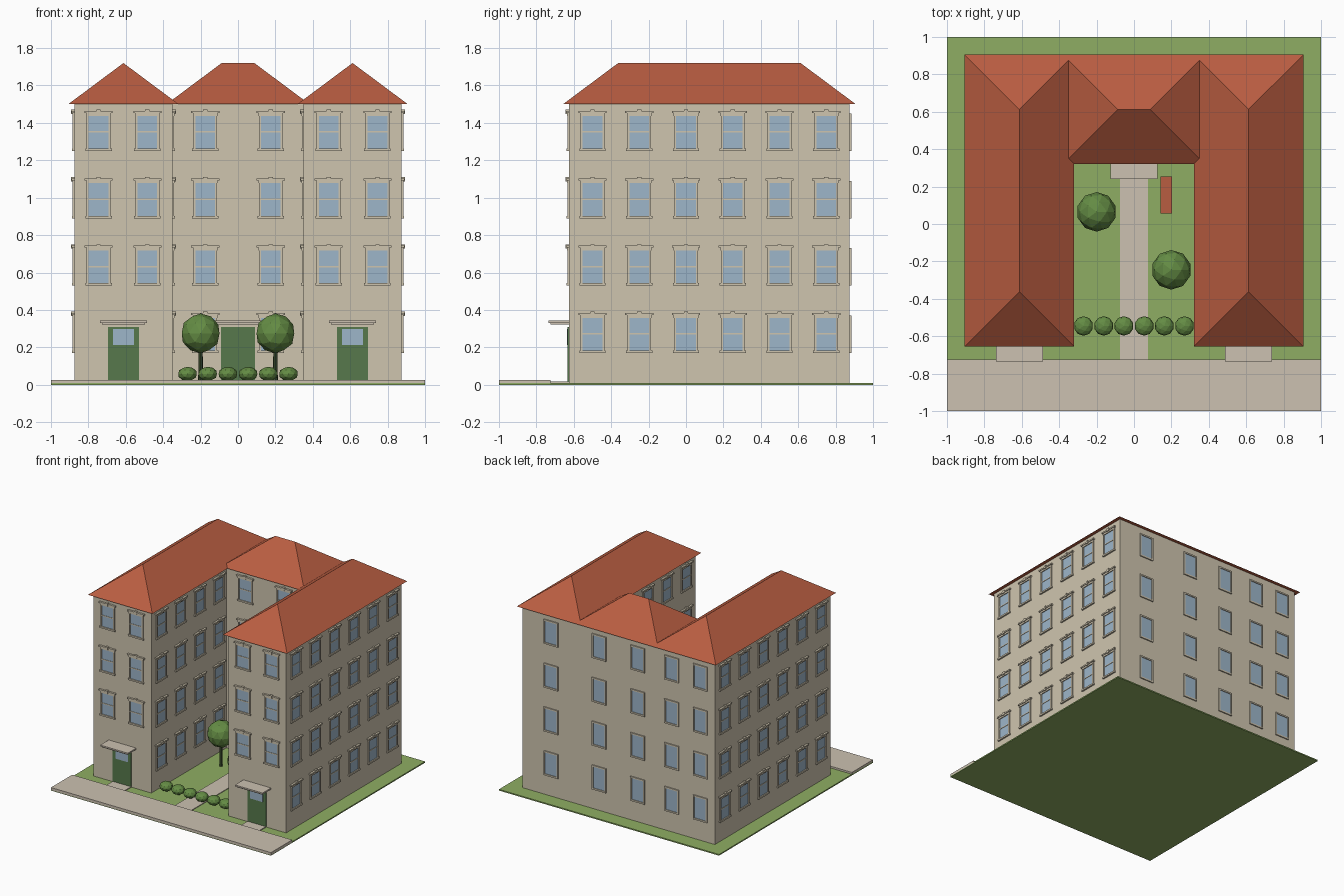
import bpy, bmesh, math
from mathutils import Matrix, Vector

if "Cube" in bpy.data.objects:
    bpy.data.objects.remove(bpy.data.objects["Cube"])


def material(name, r, g, b):
    lin = lambda c: ((c / 255 + 0.055) / 1.055) ** 2.4
    m = bpy.data.materials.new(name)
    m.diffuse_color = (lin(r), lin(g), lin(b), 1)
    m.use_nodes = True
    m.node_tree.nodes["Principled BSDF"].inputs["Base Color"].default_value = m.diffuse_color
    return m


STONE = material("beige_stone", 207, 197, 175)
ROOF = material("red_tile", 185, 93, 65)
GLASS = material("blue_glass", 158, 182, 202)
DOOR = material("green_paint", 87, 121, 76)
GRASS = material("grass", 143, 174, 99)
PAVING = material("paving", 204, 193, 177)
LEAF = material("foliage", 100, 140, 68)
TRUNK = material("dark_bark", 62, 80, 48)


def finish(name, bm, mats):
    bmesh.ops.recalc_face_normals(bm, faces=bm.faces)
    me = bpy.data.meshes.new(name)
    bm.to_mesh(me)
    bm.free()
    for m in mats:
        me.materials.append(m)
    ob = bpy.data.objects.new(name, me)
    bpy.context.collection.objects.link(ob)
    return ob


def add_box(bm, x0, x1, y0, y1, z0, z1, mat=0, frame=Matrix()):
    size = Matrix.Diagonal((x1 - x0, y1 - y0, z1 - z0, 1))
    mid = Matrix.Translation(((x0 + x1) / 2, (y0 + y1) / 2, (z0 + z1) / 2))
    vs = bmesh.ops.create_cube(bm, size=1, matrix=frame @ mid @ size)["verts"]
    for f in {f for v in vs for f in v.link_faces}:
        f.material_index = mat


def box(name, mat, *dims):
    bm = bmesh.new()
    add_box(bm, *dims)
    return finish(name, bm, [mat])


# Ground, pavement, garden path
box("lawn", GRASS, -1, 1, -1, 1, 0, 0.01)
box("pavement", PAVING, -1, 1, -1, -0.725, 0.005, 0.025)
box("garden_path", PAVING, -0.075, 0.075, -0.725, 0.352, 0.005, 0.016)

# U-shaped walls extruded from the plan
bm = bmesh.new()
plan = [(-0.875, -0.625), (-0.35, -0.625), (-0.35, 0.35), (0.35, 0.35),
        (0.35, -0.625), (0.875, -0.625), (0.875, 0.875), (-0.875, 0.875)]
base = bm.faces.new([bm.verts.new((x, y, 0.005)) for x, y in plan])
top = bmesh.ops.extrude_face_region(bm, geom=[base])["geom"]
bmesh.ops.translate(bm, vec=(0, 0, 1.497),
                    verts=[g for g in top if isinstance(g, bmesh.types.BMVert)])
finish("walls", bm, [STONE])


# Hip roofs
def hip_roof(name, x0, x1, y0, y1, r0, r1):
    bm = bmesh.new()
    c = [bm.verts.new(p) for p in
         ((x0, y0, 1.502), (x1, y0, 1.502), (x1, y1, 1.502), (x0, y1, 1.502))]
    a, b = bm.verts.new((*r0, 1.72)), bm.verts.new((*r1, 1.72))
    bm.faces.new(c)
    if r0[0] == r1[0]:  # ridge runs front to back
        faces = [(c[0], c[1], a), (c[1], c[2], b, a), (c[2], c[3], b), (c[3], c[0], a, b)]
    else:
        faces = [(c[0], c[1], b, a), (c[1], c[2], b), (c[2], c[3], a, b), (c[3], c[0], a)]
    for f in faces:
        bm.faces.new(f)
    finish(name, bm, [ROOF])


for side, s in (("left", -1), ("right", 1)):
    cx = s * 0.6125
    hip_roof(side + "_wing_roof", cx - 0.2925, cx + 0.2925, -0.655, 0.905,
             (cx, -0.3625), (cx, 0.6125))
hip_roof("centre_roof", -0.38, 0.38, 0.32, 0.905, (-0.0875, 0.6125), (0.0875, 0.6125))


# Windows: local frame with the wall on y = 0, outside towards -y, sill at z = 0
def add_window(bm, frame, ornate):
    def b(x0, x1, out, z0, z1, mat=0):
        add_box(bm, x0, x1, -out, 0.003, z0, z1, mat, frame)
    b(-0.054, 0.054, 0.003, 0.012, 0.19, 1)
    for s in (-1, 1):
        b(min(s * 0.053, s * 0.064), max(s * 0.053, s * 0.064), 0.009, 0.008, 0.192)
    if ornate:
        b(-0.053, 0.053, 0.006, 0.098, 0.106)       # sash bar
        b(-0.07, 0.07, 0.013, 0, 0.013)             # sill
        b(-0.066, 0.066, 0.010, 0.188, 0.204)       # lintel
        b(-0.075, 0.075, 0.016, 0.203, 0.214)       # cornice
        b(-0.011, 0.011, 0.018, 0.198, 0.221)       # keystone
    else:
        b(-0.064, 0.064, 0.009, 0, 0.013)
        b(-0.064, 0.064, 0.009, 0.188, 0.2)


def window_wall(name, angle, spots, floors=range(4), ornate=True):
    bm = bmesh.new()
    for x, y in spots:
        for i in floors:
            add_window(bm, Matrix.Translation((x, y, 0.17 + 0.36 * i))
                       @ Matrix.Rotation(math.radians(angle), 4, "Z"), ornate)
    finish(name, bm, [STONE, GLASS])


side_y = [-0.5 + 0.25 * i for i in range(6)]
window_wall("right_windows", 90, [(0.875, y) for y in side_y])
window_wall("left_windows", -90, [(-0.875, y) for y in side_y])
window_wall("left_court_windows", 90, [(-0.35, y) for y in side_y[:4]])
window_wall("right_court_windows", -90, [(0.35, y) for y in side_y[:4]])
window_wall("centre_front_windows", 0, [(-0.175, 0.35), (0.175, 0.35)])
window_wall("wing_front_windows", 0,
            [(x, -0.625) for x in (-0.745, -0.485, 0.485, 0.745)], range(1, 4))
window_wall("back_windows", 180,
            [(x, 0.875) for x in (-0.745, -0.485, -0.175, 0.175, 0.6125)], ornate=False)

# Doors with canopy and doorstep
for name, x, y in (("left", -0.6125, -0.625), ("right", 0.6125, -0.625), ("centre", 0, 0.35)):
    w = 0.09 if name == "centre" else 0.083
    bm = bmesh.new()
    add_box(bm, x - w, x + w, y - 0.008, y + 0.003, 0.014, 0.31)
    if name != "centre":
        add_box(bm, x - 0.057, x + 0.057, y - 0.011, y, 0.212, 0.298, 1)
    finish(name + "_door", bm, [DOOR, GLASS])
    bm = bmesh.new()
    add_box(bm, x - 0.125, x + 0.125, y - 0.11, y + 0.003, 0.331, 0.343)
    add_box(bm, x - 0.115, x + 0.115, y - 0.1, y + 0.003, 0.323, 0.332)
    finish(name + "_canopy", bm, [PAVING])
    if name != "centre":
        box(name + "_doorstep", PAVING, x - w, x + w, y - 0.102, y + 0.003, 0.005, 0.017)


# Trees and hedge
def foliage(name, x, y, z, r, rz):
    bm = bmesh.new()
    bmesh.ops.create_icosphere(bm, subdivisions=2, radius=1, matrix=Matrix.Translation((x, y, z))
                               @ Matrix.Diagonal((r, r, rz, 1)))
    finish(name, bm, [LEAF])


for name, x, y in (("left", -0.2, 0.065), ("right", 0.2, -0.245)):
    bm = bmesh.new()
    bmesh.ops.create_cone(bm, cap_ends=True, segments=8, radius1=0.013, radius2=0.011,
                          depth=0.2, matrix=Matrix.Translation((x, y, 0.105)))
    finish(name + "_tree_trunk", bm, [TRUNK])
    foliage(name + "_tree_crown", x, y, 0.275, 0.106, 0.106)
for i in range(6):
    foliage(f"hedge_bush_{i + 1}", -0.27 + 0.108 * i, -0.545, 0.058, 0.052, 0.038)

# Garden bench
bm = bmesh.new()
add_box(bm, 0.143, 0.202, 0.055, 0.253, 0.05, 0.062)
for y in (0.075, 0.221):
    add_box(bm, 0.15, 0.195, y, y + 0.012, 0.005, 0.051)
finish("bench", bm, [ROOF])
